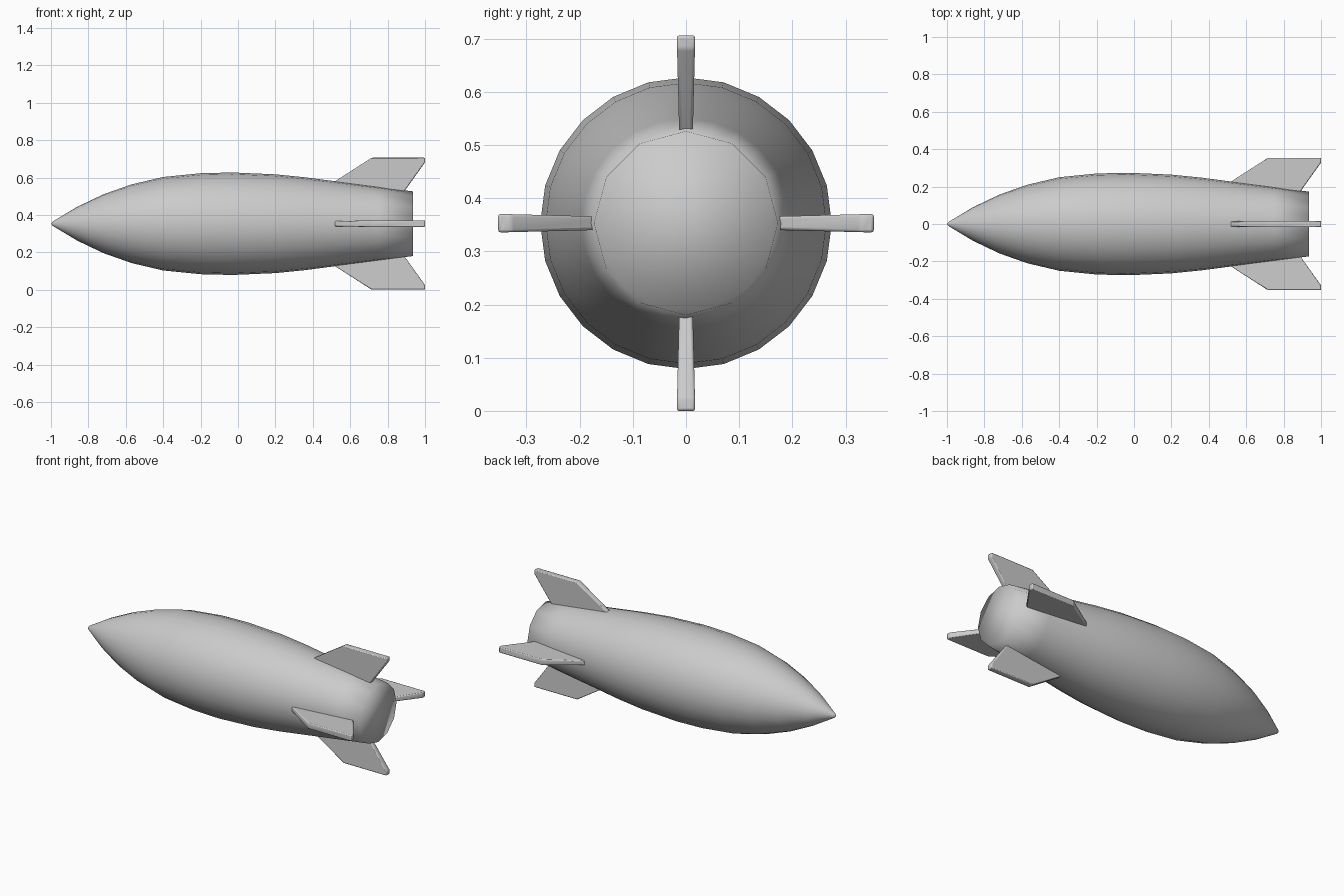
import bpy
import bmesh
from math import cos, sin, pi, radians
from mathutils import Matrix, Vector

cube = bpy.data.objects.get("Cube")
if cube:
    bpy.data.objects.remove(cube, do_unlink=True)

AXIS = 0.353   # height of the rocket's centre line
SIDES = 24

grey = bpy.data.materials.new("plain grey")
grey.use_nodes = True
grey.diffuse_color = (0.6, 0.6, 0.6, 1)
grey.node_tree.nodes["Principled BSDF"].inputs["Base Color"].default_value = (0.6, 0.6, 0.6, 1)


def add_object(name, bm):
    bmesh.ops.recalc_face_normals(bm, faces=bm.faces)
    mesh = bpy.data.meshes.new(name)
    bm.to_mesh(mesh)
    bm.free()
    mesh.materials.append(grey)
    obj = bpy.data.objects.new(name, mesh)
    obj.location.z = AXIS
    bpy.context.collection.objects.link(obj)
    return obj


# Body: turned profile (x, radius), nose to tail, smooth over the flat tail cap
profile = [(-0.99, 0.012), (-0.86, 0.09), (-0.72, 0.157), (-0.57, 0.21),
           (-0.4, 0.25), (-0.2, 0.27), (-0.03, 0.274), (0.2, 0.264),
           (0.36, 0.248), (0.52, 0.227), (0.75, 0.197), (0.935, 0.173)]
bm = bmesh.new()
rings = []
for x, r in profile:
    ring = []
    for i in range(SIDES):
        a = 2 * pi * i / SIDES
        # the tail rim has half as many corners
        k = cos(pi / 12) if x == profile[-1][0] and i % 2 else 1
        ring.append(bm.verts.new((x, r * k * cos(a), r * k * sin(a))))
    rings.append(ring)
for a, b in zip(rings, rings[1:]):
    for i in range(SIDES):
        j = (i + 1) % SIDES
        bm.faces.new((a[i], a[j], b[j], b[i]))
tip = bm.verts.new((-1, 0, 0))
for i in range(SIDES):
    bm.faces.new((tip, rings[0][(i + 1) % SIDES], rings[0][i]))
bm.faces.new(rings[-1])
for f in bm.faces:
    f.smooth = True
add_object("body", bm)

# Fins: swept plates, slightly thinner at the root, with softened edges
outline = [(0.5, 0.215), (0.715, 0.353), (1.0, 0.353), (1.0, 0.328), (0.88, 0.16)]
names = ["top_fin", "front_fin", "bottom_fin", "back_fin"]
for n, name in enumerate(names):
    bm = bmesh.new()
    sides = []
    for s in (-1, 1):
        sides.append([bm.verts.new((x, s * (0.0085 + 0.0255 * r), r)) for x, r in outline])
        bm.faces.new(sides[-1])
    for i in range(len(outline)):
        j = (i + 1) % len(outline)
        bm.faces.new((sides[0][i], sides[0][j], sides[1][j], sides[1][i]))
    bmesh.ops.rotate(bm, verts=bm.verts, cent=Vector(), matrix=Matrix.Rotation(n * pi / 2, 3, "X"))
    fin = add_object(name, bm)
    bevel = fin.modifiers.new("soft edges", "BEVEL")
    bevel.width = 0.005
    bevel.segments = 2
    bpy.ops.object.select_all(action="DESELECT")
    fin.select_set(True)
    bpy.context.view_layer.objects.active = fin
    bpy.ops.object.shade_smooth_by_angle(angle=radians(40))
